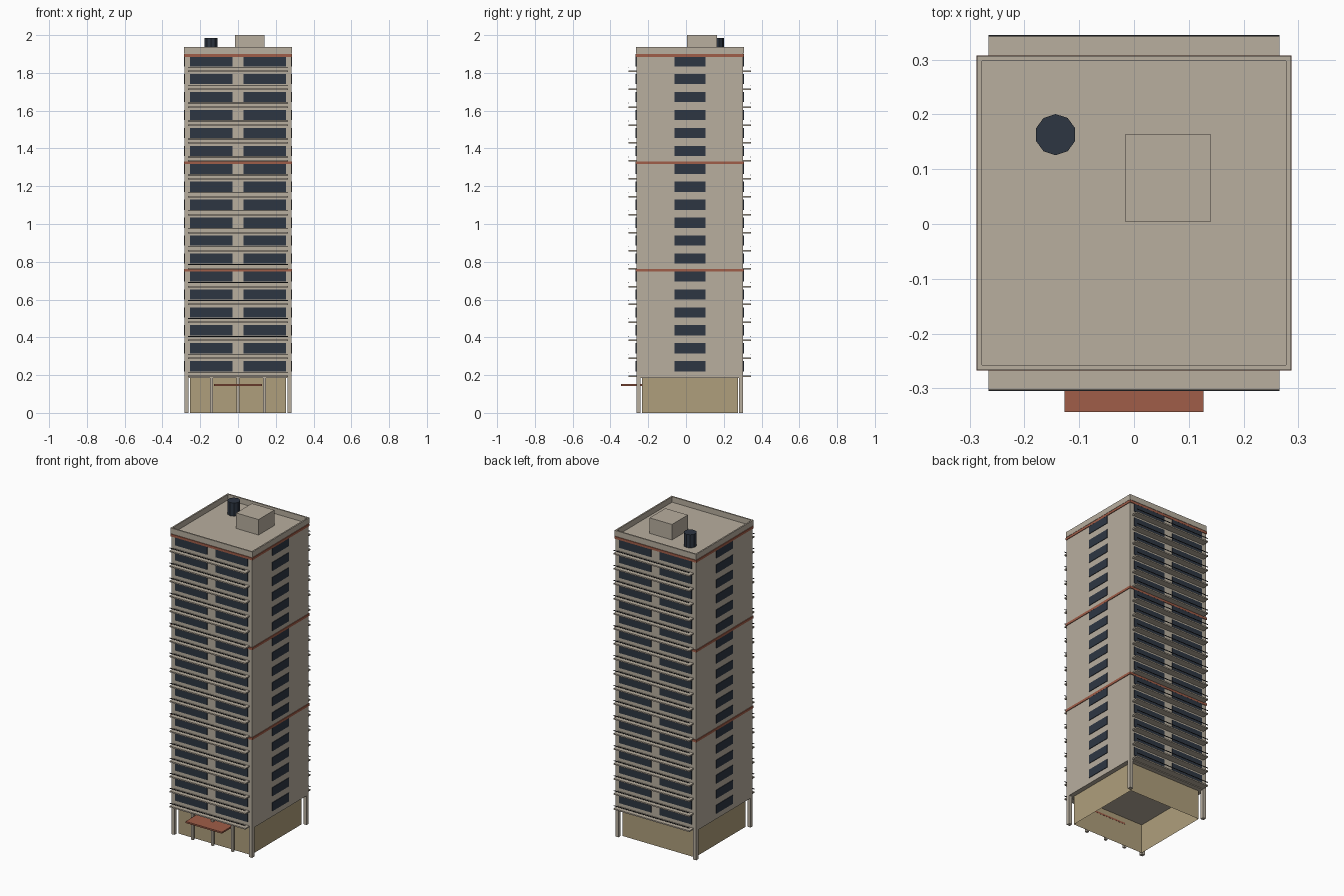
import bpy
import bmesh
from mathutils import Matrix, Vector

cube = bpy.data.objects.get("Cube")
if cube:
    bpy.data.objects.remove(cube, do_unlink=True)


def material(name, r, g, b):
    m = bpy.data.materials.new(name)
    m.use_nodes = True
    m.diffuse_color = (r, g, b, 1)
    node = next(n for n in m.node_tree.nodes if n.type == 'BSDF_PRINCIPLED')
    node.inputs["Base Color"].default_value = (r, g, b, 1)
    return m


CONCRETE = material("beige_concrete", 0.48, 0.425, 0.345)
LOBBY = material("tan_lobby", 0.43, 0.345, 0.2)
TRIM = material("terracotta_trim", 0.35, 0.11, 0.065)
GLASS = material("dark_glass", 0.027, 0.037, 0.055)
METAL = material("dark_metal", 0.025, 0.028, 0.032)


def finish(bm, name, mat):
    mesh = bpy.data.meshes.new(name)
    bm.to_mesh(mesh)
    bm.free()
    mesh.materials.append(mat)
    ob = bpy.data.objects.new(name, mesh)
    bpy.context.collection.objects.link(ob)
    return ob


def boxes(name, mat, items):
    """One object made of boxes, each given as (centre, size)."""
    bm = bmesh.new()
    for centre, size in items:
        place = Matrix.Translation(Vector(centre)) @ Matrix.Diagonal((*size, 1))
        bmesh.ops.create_cube(bm, size=1, matrix=place)
    return finish(bm, name, mat)


CY = 0.02            # tower centre in y
HALF = 0.283         # tower half width
BASE, ROOF = 0.185, 1.902
FLOORS, STEP = 18, 0.095
levels = [0.194 + STEP * i for i in range(FLOORS)]

# Tower body
boxes("tower_body", CONCRETE,
      [((0, CY, (BASE + ROOF) / 2), (2 * HALF, 2 * HALF, ROOF - BASE))])

# Open-bottomed lobby walls
bm = bmesh.new()
bmesh.ops.create_cube(bm, size=1, matrix=Matrix.Translation((0, CY, BASE / 2))
                      @ Matrix.Diagonal((0.508, 0.508, BASE, 1)))
caps = [f for f in bm.faces if abs(f.normal.z) > 0.5]
bmesh.ops.delete(bm, geom=caps, context='FACES_ONLY')
finish(bm, "lobby_walls", LOBBY)

# Columns: four corners and three along the front
post = 0.272
corners = [(sx * post, CY + sy * post) for sx in (-1, 1) for sy in (-1, 1)]
boxes("corner_columns", CONCRETE,
      [((x, y, BASE / 2), (0.022, 0.022, BASE)) for x, y in corners])
boxes("front_columns", CONCRETE,
      [((x, CY - post, BASE / 2), (0.016, 0.016, BASE)) for x in (-0.14, 0, 0.14)])

# Entrance canopy
boxes("entrance_canopy", TRIM, [((0, -0.288, 0.147), (0.254, 0.11, 0.01))])

# Balcony slabs, rails and windows on front and back
slabs, rails, windows = [], [], []
for z in levels:
    for s in (-1, 1):
        slabs.append(((0, CY + s * 0.303, z), (0.53, 0.044, 0.008)))
        rails.append(((0, CY + s * 0.3235, z + 0.021), (0.53, 0.003, 0.004)))
        for x in (-0.1415, 0.1415):
            windows.append(((x, CY + s * HALF, z + 0.053), (0.223, 0.007, 0.054)))
boxes("balcony_slabs", CONCRETE, slabs)
boxes("balcony_rails", METAL, rails)
boxes("balcony_windows", GLASS, windows)

# Window column on each side
boxes("side_windows", GLASS,
      [((s * HALF, CY, z + 0.053), (0.007, 0.164, 0.054))
       for z in levels for s in (-1, 1)])

# Terracotta bands every six floors
boxes("trim_bands", TRIM,
      [((0, CY, z), (0.574, 0.574, 0.015)) for z in (0.755, 1.324, 1.892)])

# Roof parapet
wall, top = 0.009, 1.937
mid, high = (ROOF + top) / 2, top - ROOF
reach = 0.286 - wall / 2
boxes("roof_parapet", CONCRETE,
      [((0, CY + s * reach, mid), (0.572, wall, high)) for s in (-1, 1)] +
      [((s * reach, CY, mid), (wall, 0.572 - 2 * wall, high)) for s in (-1, 1)])

# Roof plant room
boxes("plant_room", CONCRETE, [((0.062, 0.084, 1.95), (0.157, 0.158, 0.1))])

# Water tank
bm = bmesh.new()
bmesh.ops.create_cone(bm, cap_ends=True, segments=10, radius1=0.0375, radius2=0.0375,
                      depth=0.085, matrix=Matrix.Translation((-0.143, 0.163, 1.943)))
finish(bm, "water_tank", GLASS)
